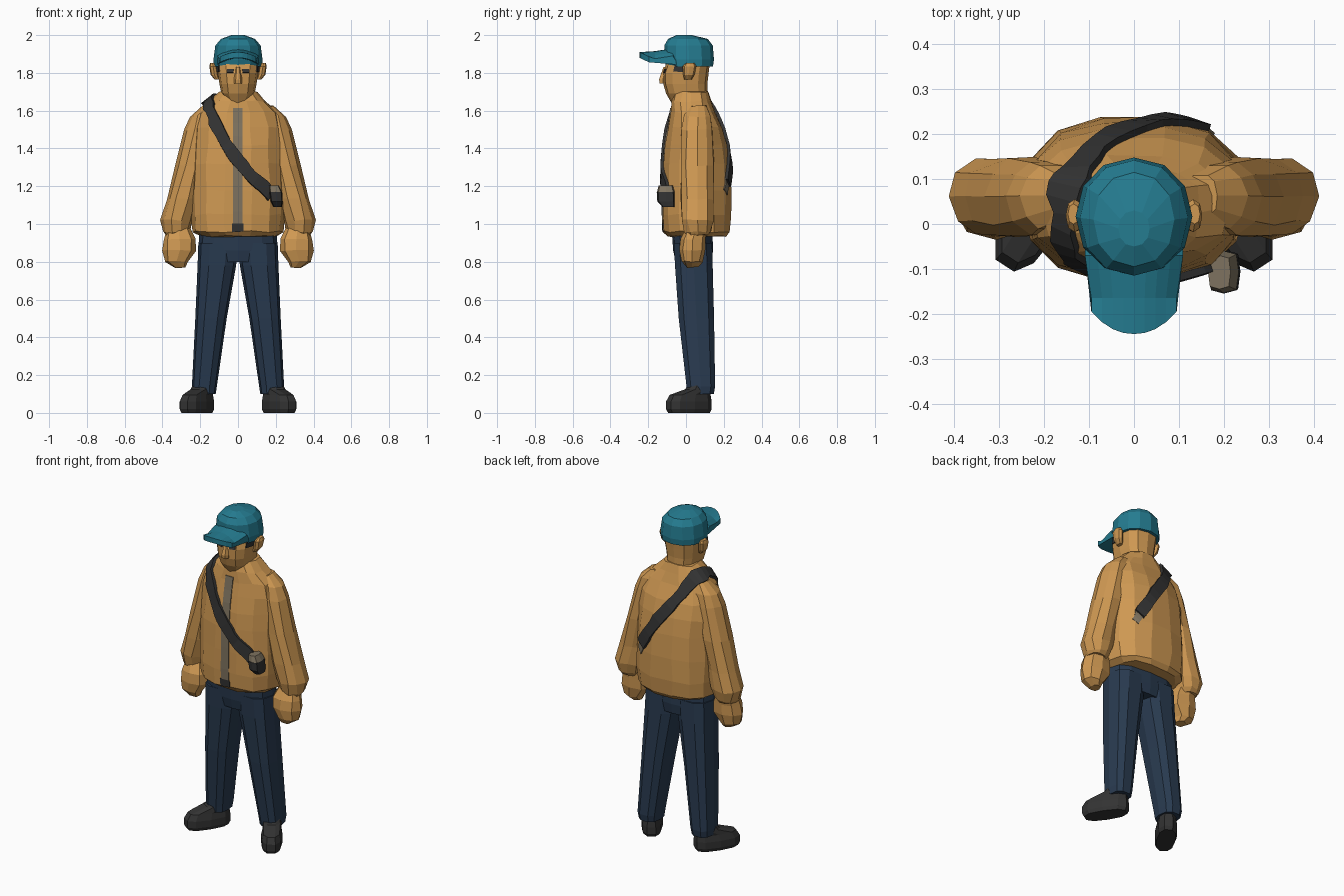
import bpy, bmesh, math, random
from mathutils import Vector, Matrix
from mathutils.bvhtree import BVHTree

if "Cube" in bpy.data.objects:
    bpy.data.objects.remove(bpy.data.objects["Cube"])

random.seed(4)


def material(name, rgb):
    m = bpy.data.materials.new(name)
    m.diffuse_color = (*rgb, 1)
    m.use_nodes = True
    m.node_tree.nodes["Principled BSDF"].inputs["Base Color"].default_value = m.diffuse_color
    return m


TAN = material("tan", (0.62, 0.315, 0.085))
TEAL = material("teal", (0.018, 0.20, 0.28))
NAVY = material("navy", (0.022, 0.043, 0.080))
DARK = material("charcoal", (0.033, 0.033, 0.033))
GREY = material("warm_grey", (0.21, 0.17, 0.115))


def build(name, verts, faces, mat, mirror=False):
    me = bpy.data.meshes.new(name)
    me.from_pydata(verts, [], faces)
    bm = bmesh.new()
    bm.from_mesh(me)
    bmesh.ops.recalc_face_normals(bm, faces=bm.faces)
    bm.to_mesh(me)
    bm.free()
    me.materials.append(mat)
    ob = bpy.data.objects.new(name, me)
    bpy.context.collection.objects.link(ob)
    if mirror:
        mod = ob.modifiers.new("mirror", "MIRROR")
        mod.use_mirror_merge = False
    return ob


def skin(rings):
    """Faces joining a list of equal rings, capped at both ends."""
    n = len(rings[0])
    verts = [v for r in rings for v in r]
    faces = [(i * n + j, i * n + (j + 1) % n, (i + 1) * n + (j + 1) % n, (i + 1) * n + j)
             for i in range(len(rings) - 1) for j in range(n)]
    faces += [tuple(range(n)), tuple(range(len(verts) - n, len(verts)))]
    return verts, faces


def loft(name, sections, mat, n=12, p=2.3, jitter=0.0, mirror=False):
    """Stack rounded cross-sections given as (z, centre x, half width, y front, y back)."""
    rings = []
    for z, cx, rx, yf, yb in sections:
        ring = []
        for k in range(n):
            a = 2 * math.pi * k / n
            c, s = math.cos(a), math.sin(a)
            x = cx + rx * math.copysign(abs(c) ** (2 / p), c)
            y = (yf + yb) / 2 + (yb - yf) / 2 * math.copysign(abs(s) ** (2 / p), s)
            ring.append(Vector((x, y, z)) + Vector([random.uniform(-jitter, jitter) for _ in range(3)]))
        rings.append(ring)
    return build(name, *skin(rings), mat, mirror)


def surface(objs):
    """Search tree over objects, with both mirrored halves."""
    vs, fs = [], []
    for ob in objs:
        for sx in ((1, -1) if ob.modifiers else (1,)):
            b = len(vs)
            vs += [Vector((v.co.x * sx, v.co.y, v.co.z)) for v in ob.data.vertices]
            fs += [[b + i for i in (f.vertices if sx > 0 else reversed(f.vertices))] for f in ob.data.polygons]
    return BVHTree.FromPolygons(vs, fs)


def ribbon(name, tree, path, width, lift, mat, steps=3, mirror=False):
    """Band lying on a surface, following a path just outside it."""
    pts = [Vector(q) for q in path]
    fine = [pts[i].lerp(pts[i + 1], t / steps) for i in range(len(pts) - 1) for t in range(steps)] + [pts[-1]]
    rings = []
    for i, q in enumerate(fine):
        tan = (fine[min(i + 1, len(fine) - 1)] - fine[max(i - 1, 0)]).normalized()
        loc, nor = tree.find_nearest(q)[:2]
        nor = (q - loc).normalized() if (q - loc).length > 0.01 else nor
        side = nor.cross(tan).normalized() * width / 2
        a = tree.find_nearest(loc - side + nor * 0.03)[0]
        b = tree.find_nearest(loc + side + nor * 0.03)[0]
        rings.append([a - nor * 0.006, b - nor * 0.006, b + nor * lift, a + nor * lift])
    return build(name, *skin(rings), mat, mirror)


# Jacket body and sleeves
body = loft("jacket_body", [
    (0.935, 0, .205, -.10, .215), (0.96, 0, .24, -.125, .235), (1.05, 0, .25, -.13, .245),
    (1.18, 0, .25, -.13, .24), (1.32, 0, .245, -.125, .232), (1.42, 0, .24, -.115, .22),
    (1.51, 0, .235, -.10, .195), (1.59, 0, .21, -.085, .155), (1.65, 0, .15, -.08, .135),
    (1.70, 0, .10, -.065, .122)], TAN, n=14, p=2.4, jitter=.005)
sleeve = loft("jacket_sleeves", [
    (0.94, .325, .058, .005, .115), (0.96, .325, .068, -.01, .135), (1.02, .325, .085, -.025, .15),
    (1.13, .295, .085, -.03, .145), (1.31, .25, .082, -.035, .15), (1.5, .205, .078, -.03, .145),
    (1.57, .185, .07, -.015, .135), (1.625, .15, .04, .01, .11)], TAN, n=10, p=2.2, jitter=.005, mirror=True)
jacket = surface([body, sleeve])

# Zip down the front, dark at the hem
ribbon("zip", jacket, [(0, -.17, 1.0), (0, -.17, 1.2), (0, -.165, 1.4), (0, -.14, 1.62)], .05, .005, GREY)
ribbon("zip_end", jacket, [(0, -.17, .94), (0, -.17, 1.0)], .06, .005, DARK)

# Shoulder strap: left hip, over the right shoulder, down the back
ribbon("strap", jacket, [
    (.20, -.14, 1.15), (.15, -.15, 1.20), (.08, -.16, 1.25), (0, -.17, 1.34), (-.07, -.16, 1.43),
    (-.12, -.14, 1.52), (-.165, -.10, 1.61), (-.18, .02, 1.69), (-.16, .13, 1.69), (-.10, .22, 1.59),
    (0, .26, 1.45), (.10, .27, 1.31), (.16, .26, 1.22)], .07, .016, DARK)
ribbon("strap_back_tip", jacket, [(.155, .26, 1.23), (.19, .25, 1.17)], .06, .006, GREY)
loft("strap_pouch", [(1.09, .21, .022, -.125, -.06), (1.12, .205, .032, -.152, -.06),
                     (1.17, .20, .034, -.155, -.06)], DARK, n=8, p=4)
loft("strap_buckle", [(1.17, .20, .033, -.153, -.06), (1.205, .19, .025, -.145, -.07)], GREY, n=8, p=4)

# Hands
loft("hands", [(.77, .305, .03, .0, .06), (.80, .325, .06, -.025, .085), (.86, .31, .088, -.038, .10),
               (.92, .31, .082, -.03, .105), (.98, .315, .06, .0, .11)], TAN, n=8, jitter=.004, mirror=True)

# Trousers
loft("hips", [(.80, 0, .19, -.055, .135), (.86, 0, .21, -.068, .143), (.96, 0, .205, -.075, .14)],
     NAVY, n=12, p=2.8)
loft("trouser_legs", [(.10, .178, .06, .005, .15), (.14, .178, .066, .0, .157), (.5, .143, .083, -.042, .152),
                      (.78, .112, .102, -.062, .145), (.90, .105, .105, -.068, .142)], NAVY, n=10, p=2.7, mirror=True)

# Shoes, turned outwards
shoes = loft("shoes", [(0, 0, .052, -.13, .115), (.02, 0, .06, -.142, .125), (.06, 0, .06, -.142, .125),
                       (.095, 0, .052, -.12, .12), (.125, 0, .055, -.02, .12), (.15, 0, .05, .0, .11)],
             DARK, n=10, p=2.6, mirror=True)
shoes.data.transform(Matrix.Translation((.213, .022, 0)) @ Matrix.Rotation(math.radians(33), 4, "Z"))

# Head, nose and ears
head = loft("head", [(1.60, 0, .08, -.05, .115), (1.655, 0, .065, -.085, .115), (1.69, 0, .088, -.105, .113),
                     (1.74, 0, .098, -.12, .113), (1.80, 0, .107, -.122, .12), (1.84, 0, .11, -.108, .125),
                     (1.90, 0, .105, -.09, .12)], TAN, n=12, p=2.5)
loft("nose", [(1.745, 0, .022, -.142, -.10), (1.765, 0, .022, -.145, -.10), (1.83, 0, .012, -.122, -.09)],
     TAN, n=6)
loft("ears", [(1.765, .112, .012, -.01, .03), (1.79, .125, .02, -.015, .045),
              (1.835, .132, .02, -.018, .055), (1.852, .135, .012, .0, .045)], TAN, n=8, mirror=True)

# Eyes and hair at the temples
face = surface([head])
ribbon("eyes", face, [(.035, -.17, 1.823), (.068, -.16, 1.823)], .03, .005, DARK, mirror=True)
ribbon("temple_hair", face, [(.15, -.075, 1.83), (.16, -.03, 1.825), (.16, .0, 1.825)], .045, .006, DARK, mirror=True)

# Cap crown and curved brim
loft("cap_crown", [(1.835, 0, .128, -.105, .143), (1.87, 0, .13, -.115, .148), (1.945, 0, .12, -.115, .142),
                   (1.98, 0, .09, -.095, .115), (2.0, 0, .035, -.05, .03)], TEAL, n=12, p=2.1)
rows = []
for k in range(9):
    t = k / 4 - 1
    x = .095 * t
    tip = -.245 + .05 * abs(t) ** 2.2
    drop = .04 * t * t
    rows.append([(x * 1.15, -.04, 1.875 - drop * .8), (x, tip, 1.88 - drop * .6),
                 (x, tip, 1.91 - drop * .6), (x, -.165, 1.915 - drop), (x * 1.15, -.07, 1.93 - drop)])
build("cap_brim", *skin(rows), TEAL)
